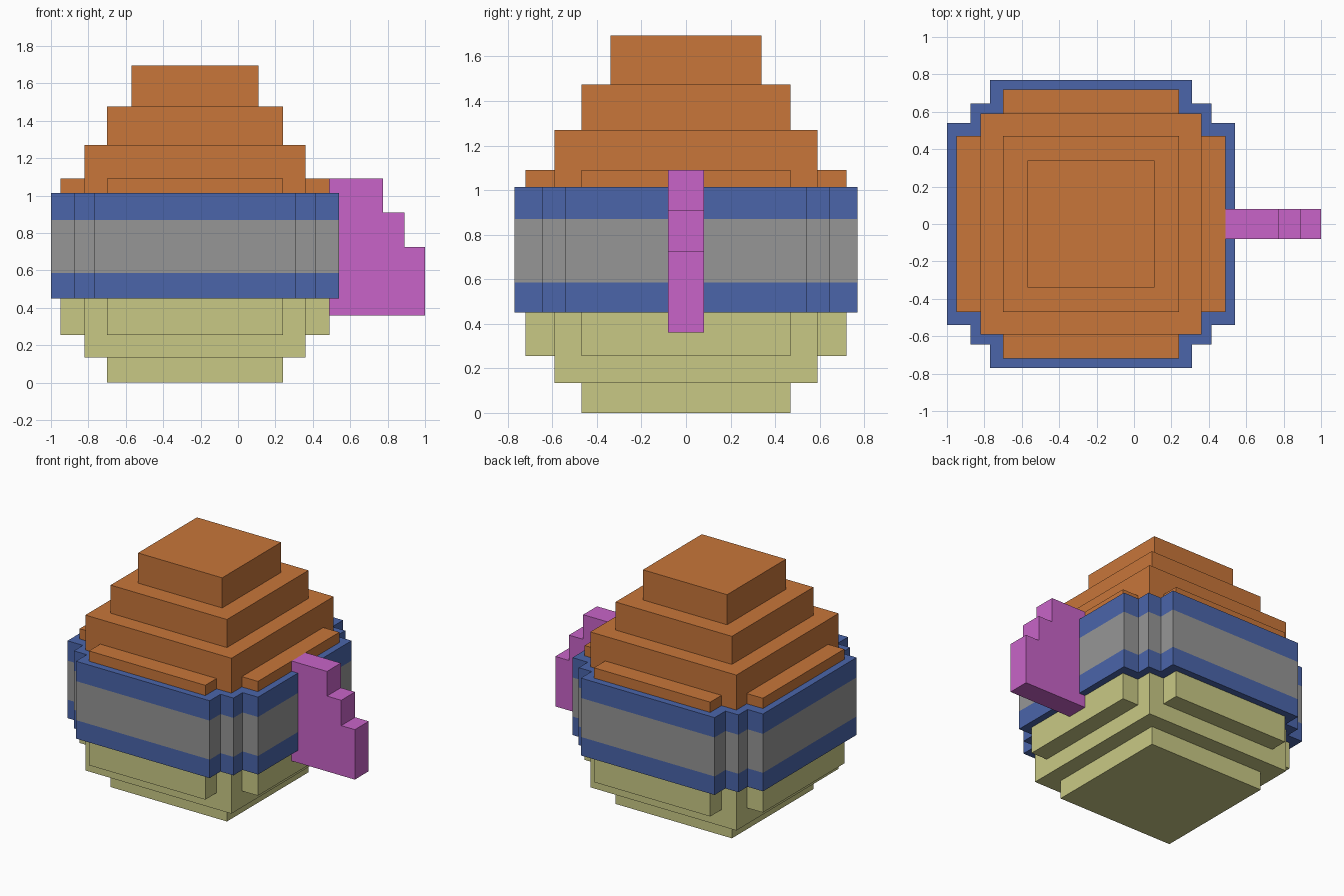
import bpy
import bmesh
from mathutils import Matrix, Vector

cube = bpy.data.objects.get("Cube")
if cube:
    bpy.data.objects.remove(cube, do_unlink=True)

BODY_X = -0.23  # centre of the stepped body


def make_material(name, r, g, b):
    mat = bpy.data.materials.new(name)
    mat.use_nodes = True
    mat.diffuse_color = (r, g, b, 1)
    mat.node_tree.nodes["Principled BSDF"].inputs["Base Color"].default_value = (r, g, b, 1)
    return mat


orange = make_material("orange", 0.578, 0.181, 0.042)
blue = make_material("blue", 0.069, 0.130, 0.402)
grey = make_material("grey", 0.305, 0.305, 0.305)
khaki = make_material("khaki", 0.584, 0.584, 0.235)
pink = make_material("pink", 0.578, 0.127, 0.578)


def stepped_outline(steps):
    """Square plan whose corners step inward; steps runs from wide to narrow."""
    corner = [(steps[0], steps[-1])]
    for i in range(1, len(steps)):
        inner = steps[len(steps) - i]
        corner += [(steps[i], inner), (steps[i], steps[-1 - i])]
    points = []
    for quarter in range(4):
        turn = Matrix.Rotation(quarter * 1.5707963, 2)
        points += [turn @ Vector(p) for p in corner]
    return points


def prism(name, outline, levels, mats, place=None):
    """Extrude an outline through the levels, one material per layer."""
    bm = bmesh.new()
    rings = [[bm.verts.new((p[0], p[1], z)) for p in outline] for z in levels]
    bm.faces.new(rings[0])
    bm.faces.new(rings[-1])
    n = len(outline)
    for layer, (low, high) in enumerate(zip(rings, rings[1:])):
        for i in range(n):
            j = (i + 1) % n
            face = bm.faces.new((low[i], low[j], high[j], high[i]))
            face.material_index = layer % len(mats)
    bmesh.ops.transform(bm, matrix=place or Matrix.Translation((BODY_X, 0, 0)), verts=bm.verts)
    bmesh.ops.recalc_face_normals(bm, faces=bm.faces)
    mesh = bpy.data.meshes.new(name)
    bm.to_mesh(mesh)
    bm.free()
    for mat in mats:
        mesh.materials.append(mat)
    obj = bpy.data.objects.new(name, mesh)
    bpy.context.collection.objects.link(obj)


# Stacked tiers: name, plan steps, bottom, top, colour
tiers = [
    ("base_foot", [0.47], 0, 0.135, khaki),
    ("base_step", [0.59], 0.135, 0.255, khaki),
    ("base_collar", [0.72, 0.59, 0.47], 0.255, 0.45, khaki),
    ("roof_collar", [0.72, 0.59, 0.47], 1.015, 1.09, orange),
    ("roof_lower", [0.59], 1.09, 1.27, orange),
    ("roof_middle", [0.47], 1.27, 1.475, orange),
    ("roof_top", [0.34], 1.475, 1.695, orange),
]
for name, steps, bottom, top, mat in tiers:
    prism(name, stepped_outline(steps), [bottom, top], [mat])

# Wide belt with a grey stripe
prism("belt", stepped_outline([0.77, 0.645, 0.54]), [0.45, 0.585, 0.87, 1.015], [blue, grey])

# Stepped side fin, drawn in x and z and extruded along y
fin = [(0.49, 0.36), (1, 0.36), (1, 0.725), (0.89, 0.725),
       (0.89, 0.91), (0.775, 0.91), (0.775, 1.09), (0.49, 1.09)]
prism("side_fin", fin, [-0.08, 0.08], [pink], Matrix.Rotation(1.5707963, 4, "X"))
